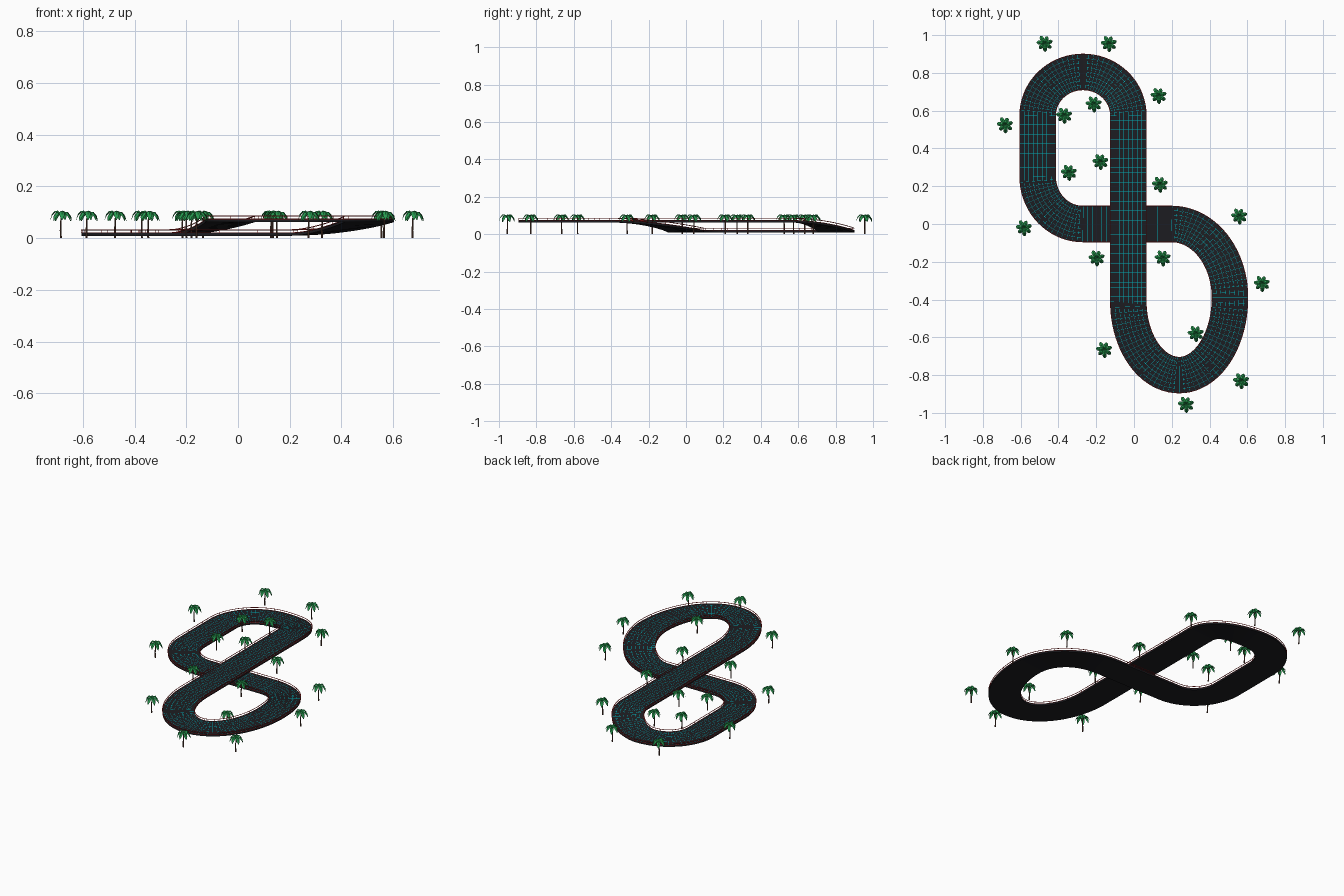
import bpy, bmesh, math
from mathutils import Vector, Matrix

if "Cube" in bpy.data.objects:
    bpy.data.objects.remove(bpy.data.objects["Cube"])


def material(name, rgb):
    m = bpy.data.materials.new(name)
    m.diffuse_color = (*rgb, 1)
    m.use_nodes = True
    m.node_tree.nodes["Principled BSDF"].inputs["Base Color"].default_value = m.diffuse_color
    return m


BLACK = material("asphalt", (0.012, 0.012, 0.015))
CYAN = material("grid_line", (0.0, 0.45, 0.5))
RED = material("rail_red", (0.5, 0.02, 0.02))
GREEN = material("leaf_green", (0.02, 0.33, 0.08))
BROWN = material("trunk_brown", (0.13, 0.06, 0.04))


def finish(bm, name, *mats):
    bmesh.ops.recalc_face_normals(bm, faces=bm.faces)
    me = bpy.data.meshes.new(name)
    bm.to_mesh(me)
    bm.free()
    for m in mats:
        me.materials.append(m)
    ob = bpy.data.objects.new(name, me)
    bpy.context.collection.objects.link(ob)
    return ob


# Track centre line: straights and quarter ellipses with start/end heights
LOW, HIGH = 0.02, 0.073
path = []


def straight(a, b, z):
    a, b = Vector(a), Vector(b)
    n = max(2, round((b - a).length / 0.025))
    for i in range(n):
        p = a.lerp(b, i / n)
        path.append(Vector((p.x, p.y, z)))


def corner(centre, rx, ry, a0, a1, z0, z1, n=18):
    for i in range(n):
        t = i / n
        a = math.radians(a0 + (a1 - a0) * t)
        s = t * t * (3 - 2 * t)
        path.append(Vector((centre[0] + rx * math.cos(a),
                            centre[1] + ry * math.sin(a), z0 + (z1 - z0) * s)))


straight((-0.03, -0.41), (-0.03, 0.575), HIGH)
corner((-0.27, 0.575), 0.24, 0.23, 0, 90, HIGH, LOW)
corner((-0.27, 0.575), 0.24, 0.23, 90, 180, LOW, LOW)
straight((-0.51, 0.575), (-0.51, 0.25), LOW)
corner((-0.27, 0.25), 0.24, 0.25, 180, 270, LOW, LOW)
straight((-0.27, 0.0), (0.2, 0.0), LOW)
corner((0.2, -0.39), 0.308, 0.39, 90, 0, LOW, HIGH, 22)
corner((0.239, -0.39), 0.269, 0.41, 0, -90, HIGH, HIGH, 22)
corner((0.239, -0.41), 0.269, 0.39, -90, -180, HIGH, HIGH, 22)

COUNT = len(path)
sides = []
for i in range(COUNT):
    d = path[(i + 1) % COUNT] - path[i - 1]
    sides.append(Vector((d.y, -d.x, 0)).normalized())


def sweep(bm, profile):
    """Sweep a closed (side, height) profile around the track; returns face strips."""
    rings = [[bm.verts.new(p + s * u + Vector((0, 0, h))) for u, h in profile]
             for p, s in zip(path, sides)]
    k = len(profile)
    strips = [[] for _ in profile]
    for i in range(COUNT):
        a, b = rings[i], rings[(i + 1) % COUNT]
        for j in range(k):
            strips[j].append(bm.faces.new((a[j], a[(j + 1) % k], b[(j + 1) % k], b[j])))
    return strips


# Road slab with a thin glowing grid on its surface
HALF, LANES = 0.095, 8
bm = bmesh.new()
prof = [(-HALF + 2 * HALF * i / LANES, 0) for i in range(LANES + 1)]
strips = sweep(bm, prof + [(HALF, -0.011), (-HALF, -0.011)])
bm.normal_update()
tiles = [f for s in strips[:LANES] for f in s]
for f in bmesh.ops.inset_individual(bm, faces=tiles, thickness=0.0009)["faces"]:
    f.material_index = 1
finish(bm, "road", BLACK, CYAN)

# Guard rails: thin curb at the edge, raised rail and small posts
for name, sg in (("outer_rail", 1), ("inner_rail", -1)):
    bm = bmesh.new()
    for h, r in ((0.012, 0.002), (0.0005, 0.0015)):
        sweep(bm, [(sg * HALF + r * math.cos(a), h + r * math.sin(a))
                   for a in (math.tau * (k + 0.5) / 6 for k in range(6))])
    for i in range(0, COUNT, 6):
        p = path[i] + sides[i] * sg * HALF + Vector((0, 0, 0.006))
        bmesh.ops.create_cube(bm, size=1, matrix=Matrix.Translation(p)
                              @ Matrix.Diagonal((0.002, 0.002, 0.012, 1)))
    finish(bm, name, RED)

# Palm trunk: leaning, tapered tube
bm = bmesh.new()
spine = [(0.0, 0.0, 0.0042), (-0.001, 0.03, 0.0034), (0.0, 0.06, 0.003), (0.002, 0.09, 0.0028)]
rings = [[bm.verts.new((x + r * math.cos(k * math.tau / 7), r * math.sin(k * math.tau / 7), z))
          for k in range(7)] for x, z, r in spine]
for a, b in zip(rings, rings[1:]):
    for k in range(7):
        bm.faces.new((a[k], a[(k + 1) % 7], b[(k + 1) % 7], b[k]))
bm.faces.new(rings[0])
bm.faces.new(rings[-1])
trunk = finish(bm, "palm_trunk", BROWN)

# Palm crown: arching, ridge-folded fronds
bm = bmesh.new()
frond = [(0.0, 0.088, 0.003), (0.012, 0.102, 0.008), (0.025, 0.101, 0.011),
         (0.036, 0.088, 0.009), (0.042, 0.068, 0.002)]  # reach, height, half width
for n in range(7):
    size = (1.0, 0.92, 1.04)[n % 3]
    rot = Matrix.Rotation(math.tau * n / 7 + 0.3, 3, 'Z')
    rows = []
    for r, z, w in frond:
        z += (n % 2) * 0.004
        rows.append([bm.verts.new(rot @ Vector((r * size + 0.001, v, z - drop)) + Vector((0.002, 0, 0)))
                     for v, drop in ((-w, w * 0.6), (0, 0), (w, w * 0.6), (0, 0.002))])
    for a, b in zip(rows, rows[1:]):
        for k in range(4):
            bm.faces.new((a[k], a[(k + 1) % 4], b[(k + 1) % 4], b[k]))
    bm.faces.new(rows[0])
    bm.faces.new(rows[-1])
crown = finish(bm, "palm_crown", GREEN)

# Place the palms around the circuit
spots = [(-0.475, 0.956), (-0.135, 0.955), (0.128, 0.68), (-0.215, 0.635), (-0.372, 0.575),
         (-0.685, 0.525), (-0.18, 0.33), (-0.347, 0.273), (0.135, 0.21), (0.555, 0.042),
         (-0.585, -0.02), (-0.2, -0.18), (0.15, -0.18), (0.675, -0.315), (0.325, -0.58),
         (-0.16, -0.665), (0.565, -0.83), (0.273, -0.955)]
for i, (x, y) in enumerate(spots):
    for part in (trunk, crown):
        ob = part if i == 0 else part.copy()
        if i:
            bpy.context.collection.objects.link(ob)
        ob.location = (x, y, 0)
